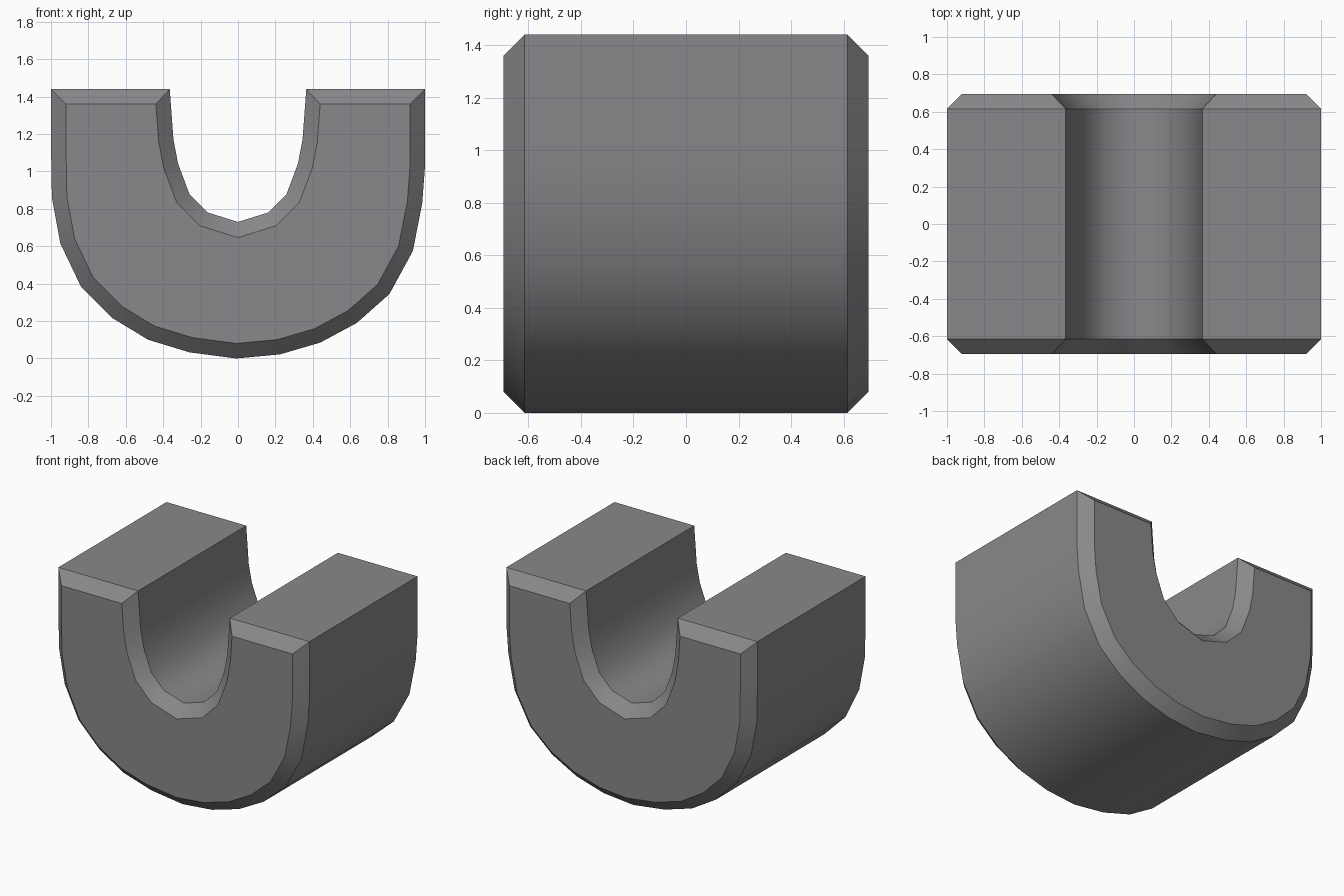
import bpy, bmesh, math
from mathutils import Vector

if "Cube" in bpy.data.objects:
    bpy.data.objects.remove(bpy.data.objects["Cube"])

CHAMFER, HALF_DEPTH = 0.08, 0.695

# U-shaped profile (x, z): outer curve left to right, then the channel back
outer = [(-1, 1.44), (-1, 1.15), (-0.995, 0.86), (-0.95, 0.615), (-0.84, 0.385), (-0.67, 0.215),
         (-0.48, 0.1), (-0.26, 0.033), (-0.01, 0), (0.225, 0.022), (0.44, 0.085),
         (0.635, 0.19), (0.81, 0.345), (0.935, 0.575), (0.985, 0.83), (1, 1.03), (1, 1.44)]
channel = [(0.365, 1.44), (0.345, 1.17), (0.32, 1.04), (0.26, 0.88), (0.16, 0.78)]
profile = outer + channel + [(0, 0.73)] + [(-x, z) for x, z in reversed(channel)]


def inset(points, d):
    """Mitred inward offset of a counter-clockwise outline."""
    result = []
    for i, p in enumerate(points):
        a, b, c = Vector(points[i - 1]), Vector(p), Vector(points[(i + 1) % len(points)])
        e1, e2 = (b - a).normalized(), (c - b).normalized()
        n1, n2 = Vector((-e1.y, e1.x)), Vector((-e2.y, e2.x))
        result.append(b + (n1 + n2) * (d / (1 + n1.dot(n2))))
    return result


# Lofted block: small front outline, two full outlines, small back outline
small = inset(profile, CHAMFER)
sections = [(small, -HALF_DEPTH), (profile, CHAMFER - HALF_DEPTH),
            (profile, HALF_DEPTH - CHAMFER), (small, HALF_DEPTH)]
bm = bmesh.new()
rings = [[bm.verts.new((x, y, z)) for x, z in pts] for pts, y in sections]
n = len(profile)
for r0, r1 in zip(rings, rings[1:]):
    for i in range(n):
        j = (i + 1) % n
        bm.faces.new((r0[i], r0[j], r1[j], r1[i]))
bm.faces.new(rings[0])
bm.faces.new(rings[-1])
bmesh.ops.recalc_face_normals(bm, faces=bm.faces)

mesh = bpy.data.meshes.new("u_block")
bm.to_mesh(mesh)
bm.free()
block = bpy.data.objects.new("u_block", mesh)
bpy.context.collection.objects.link(block)

grey = bpy.data.materials.new("mid grey")
grey.diffuse_color = (0.25, 0.25, 0.262, 1)
grey.use_nodes = True
grey.node_tree.nodes["Principled BSDF"].inputs["Base Color"].default_value = grey.diffuse_color
mesh.materials.append(grey)

# Smooth curved walls, crisp chamfers
bpy.context.view_layer.objects.active = block
block.select_set(True)
bpy.ops.object.shade_smooth_by_angle(angle=math.radians(38))
